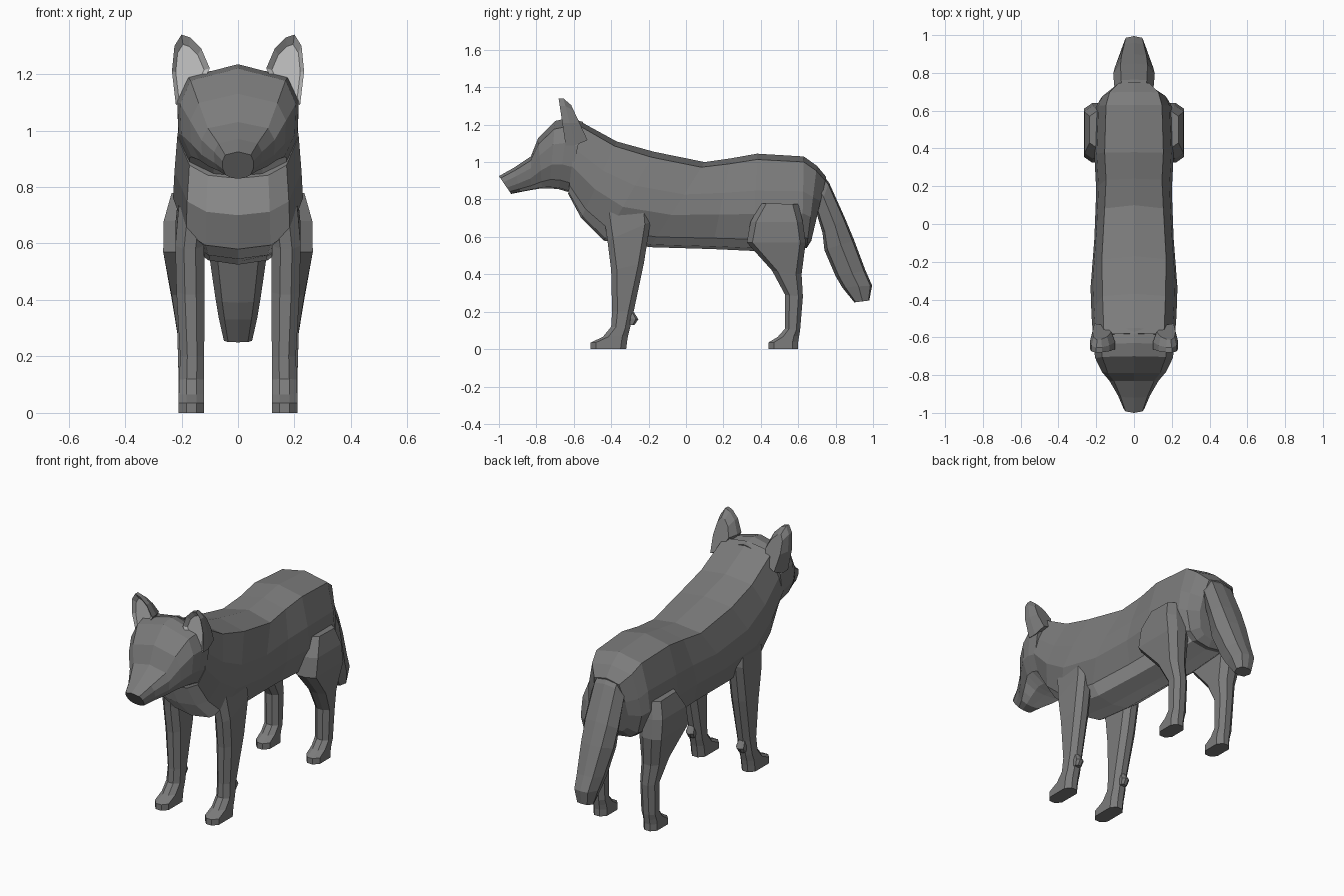
import bpy, bmesh

if "Cube" in bpy.data.objects:
    bpy.data.objects.remove(bpy.data.objects["Cube"])


def material(name, value):
    mat = bpy.data.materials.new(name)
    mat.diffuse_color = (value, value, value, 1)
    mat.use_nodes = True
    mat.node_tree.nodes["Principled BSDF"].inputs["Base Color"].default_value = mat.diffuse_color
    return mat


grey = material("wolf grey", 0.2)
pale = material("pale fur", 0.6)


def loft(name, rings, is_pale=None):
    """Skin point rings and close the ends; is_pale(ring, side) picks pale faces."""
    bm = bmesh.new()
    loops = [[bm.verts.new(p) for p in ring] for ring in rings]
    n = len(loops[0])
    for r, (a, b) in enumerate(zip(loops, loops[1:])):
        for i in range(n):
            j = (i + 1) % n
            face = bm.faces.new((a[i], a[j], b[j], b[i]))
            face.material_index = int(bool(is_pale and is_pale(r, i)))
    cap = bm.faces.new(loops[0])
    cap.material_index = int(bool(is_pale and is_pale(-1, 0)))
    bm.faces.new(loops[-1][::-1])
    bmesh.ops.recalc_face_normals(bm, faces=bm.faces)
    me = bpy.data.meshes.new(name)
    bm.to_mesh(me)
    bm.free()
    me.materials.append(grey)
    me.materials.append(pale)
    ob = bpy.data.objects.new(name, me)
    bpy.context.collection.objects.link(ob)
    return ob


def mirrored(ob):
    mod = ob.modifiers.new("other_side", 'MIRROR')
    mod.use_axis[0] = True
    return ob


def section(ty, tz, by, bz, w, shape):
    """Symmetric cross-section slung between a top and a bottom point."""
    half = [(f * w, ty + (by - ty) * t, tz + (bz - tz) * t) for f, t in shape]
    return half + [(-x, y, z) for x, y, z in half[-2:0:-1]]


# Torso and neck: top y, top z, bottom y, bottom z, half width; pale chest and belly
TORSO = [(0, 0), (.74, .06), (.94, .38), (1, .62), (.8, .88), (.5, .97), (0, 1)]
torso = [(-.58, 1.225, -.63, .83, .215), (-.37, 1.11, -.56, .70, .225),
         (-.17, 1.055, -.44, .58, .23), (.10, 1.0, -.19, .545, .21),
         (.24, 1.02, .14, .535, .20), (.38, 1.045, .36, .525, .21),
         (.63, 1.03, .62, .54, .20), (.70, .98, .645, .54, .175),
         (.75, .92, .67, .58, .11)]
loft("torso", [section(*s, TORSO) for s in torso],
     lambda r, i: 0 <= r < 6 and 4 <= i <= 7)

# Head tapering to a sloped nose, pale under the jaw
HEAD = [(0, 0), (.82, .12), (1, .35), (.98, .65), (.8, .87), (.4, .98), (0, 1)]
head = [(-.55, 1.215, -.63, .84, .215), (-.63, 1.235, -.68, .855, .215),
        (-.70, 1.22, -.73, .86, .205), (-.79, 1.13, -.77, .86, .17),
        (-.83, 1.03, -.83, .85, .13), (-.92, .97, -.885, .84, .085),
        (-1.0, .925, -.935, .83, .055)]
loft("head", [section(*s, HEAD) for s in head],
     lambda r, i: 0 <= r < 5 and 4 <= i <= 7)

# Ears: rounded outline, pale dished front, narrower grey back
outline = [(.10, 1.22), (.13, 1.29), (.17, 1.33), (.20, 1.34), (.225, 1.30),
           (.234, 1.21), (.22, 1.09), (.15, 1.12)]


def ear_ring(y, scale, lean):
    return [(.18 + (x - .18) * scale, y - lean * (z - 1.2),
             1.2 + (z - 1.2) * scale) for x, z in outline]


mirrored(loft("ears", [ear_ring(-.645, .75, .05), ear_ring(-.66, 1, .15),
                       ear_ring(-.62, 1, .25), ear_ring(-.565, .75, .35)],
              lambda r, i: r <= 0))


def limb_ring(y0, y1, z0, z1, x0, x1):
    """Chamfered limb section; z0 is its front height, z1 its back height."""
    c = min(.03, (y1 - y0) * .25)
    d = (z1 - z0) * c / (y1 - y0)
    cx = (x1 - x0) * .3
    return [(x0 + cx, y0, z0), (x1 - cx, y0, z0), (x1, y0 + c, z0 + d),
            (x1, y1 - c, z1 - d), (x1 - cx, y1, z1), (x0 + cx, y1, z1),
            (x0, y1 - c, z1 - d), (x0, y0 + c, z0 + d)]


# Front legs with paws
mirrored(loft("front_legs", [limb_ring(*r) for r in [
    (-.44, -.20, .72, .80, .10, .21), (-.42, -.19, .58, .68, .12, .222),
    (-.40, -.225, .42, .46, .118, .218), (-.395, -.28, .20, .20, .12, .205),
    (-.40, -.30, .12, .11, .12, .208), (-.445, -.31, .065, .07, .12, .21),
    (-.51, -.315, .035, .04, .12, .21), (-.51, -.32, 0, 0, .12, .21)]]))

# Small spurs behind the front wrists
mirrored(loft("spurs", [limb_ring(*r) for r in [
    (-.31, -.28, .20, .20, .145, .185), (-.31, -.255, .165, .16, .14, .19),
    (-.31, -.275, .13, .13, .145, .185)]]))

# Hind legs with broad thighs and paws
mirrored(loft("hind_legs", [limb_ring(*r) for r in [
    (.40, .60, .78, .775, .10, .235), (.345, .625, .68, .68, .11, .263),
    (.325, .64, .57, .57, .12, .265), (.46, .618, .42, .40, .12, .235),
    (.53, .625, .29, .28, .12, .215), (.53, .61, .11, .10, .12, .21),
    (.49, .605, .065, .07, .12, .21), (.44, .60, .035, .04, .12, .21),
    (.44, .60, 0, 0, .12, .21)]]))

# Hanging tail: outer y, z, inner y, z, half width
TAIL = [(0, 0), (.65, .06), (1, .45), (.7, .9), (0, 1)]
tail = [(.70, .97, .66, .80, .09), (.765, .89, .70, .72, .105),
        (.85, .70, .73, .62, .11), (.90, .58, .74, .53, .102),
        (.96, .42, .80, .39, .08), (.995, .34, .835, .33, .068),
        (.98, .26, .90, .25, .05)]
loft("tail", [section(*s, TAIL) for s in tail])
